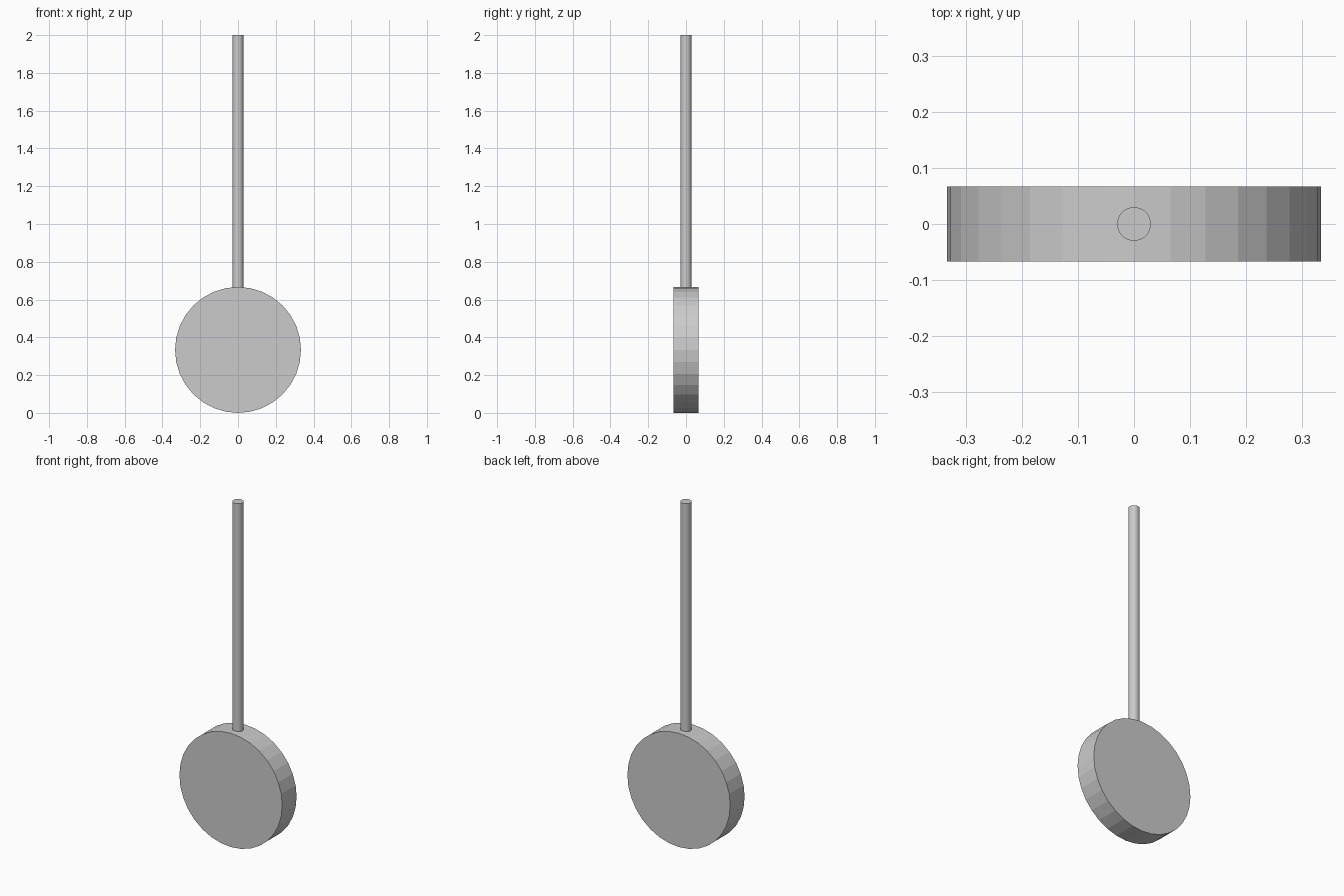
import bpy
from math import pi

if "Cube" in bpy.data.objects:
    bpy.data.objects.remove(bpy.data.objects["Cube"])

DISC_R = 1 / 3
ROD_BOTTOM, ROD_TOP = 0.662, 2.0


def cylinder(name, radius, depth, z, rot_x=0.0):
    bpy.ops.mesh.primitive_cylinder_add(
        vertices=32, radius=radius, depth=depth,
        location=(0, 0, z), rotation=(rot_x, 0, 0))
    obj = bpy.context.object
    obj.name = name
    return obj


# Flat-faceted round bob, standing on its rim with its face to the front
cylinder("bob_disc", DISC_R, 0.1333, DISC_R, pi / 2)

# Thin upright rod, its foot seated just inside the rim of the disc
cylinder("rod", 0.03, ROD_TOP - ROD_BOTTOM, (ROD_TOP + ROD_BOTTOM) / 2)
